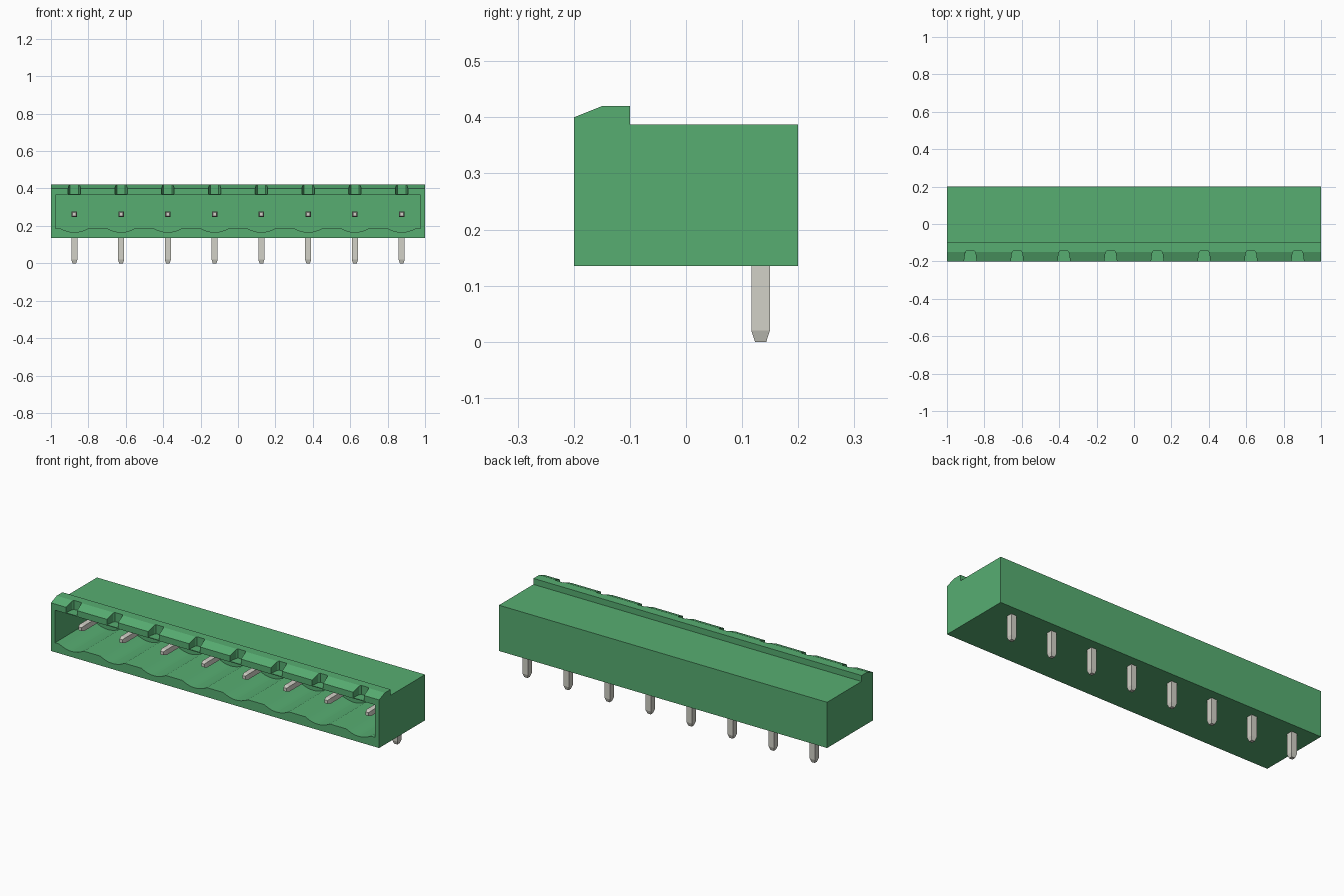
import bpy, bmesh, math
from mathutils import Vector

if "Cube" in bpy.data.objects:
    bpy.data.objects.remove(bpy.data.objects["Cube"])

COUNT, PITCH = 8, 0.25
XS = [(i - (COUNT - 1) / 2) * PITCH for i in range(COUNT)]
PIN_Y, CONTACT_Z = 0.133, 0.262


def material(name, rgb):
    m = bpy.data.materials.new(name)
    m.use_nodes = True
    m.diffuse_color = (*rgb, 1)
    m.node_tree.nodes["Principled BSDF"].inputs["Base Color"].default_value = (*rgb, 1)
    return m


GREEN = material("green plastic", (0.095, 0.42, 0.167))
METAL = material("tinned metal", (0.645, 0.639, 0.572))


def prism(bm, outline, offset):
    """Extrude a closed 3D outline along an offset."""
    face = bm.faces.new([bm.verts.new(p) for p in outline])
    ext = bmesh.ops.extrude_face_region(bm, geom=[face])["geom"]
    moved = [v for v in ext if isinstance(v, bmesh.types.BMVert)]
    bmesh.ops.translate(bm, verts=moved, vec=Vector(offset))


def finish(name, bm, mat):
    bmesh.ops.recalc_face_normals(bm, faces=bm.faces)
    mesh = bpy.data.meshes.new(name)
    bm.to_mesh(mesh)
    bm.free()
    mesh.materials.append(mat)
    obj = bpy.data.objects.new(name, mesh)
    bpy.context.collection.objects.link(obj)
    return obj


def cut(target, cutter):
    """Subtract a cutter from the target and discard it."""
    cutter.hide_render = True
    mod = target.modifiers.new("cut", "BOOLEAN")
    mod.operation, mod.solver, mod.object = "DIFFERENCE", "EXACT", cutter
    bpy.context.view_layer.objects.active = target
    bpy.ops.object.modifier_apply(modifier=mod.name)
    bpy.data.objects.remove(cutter)


# Housing: side profile with the raised front ridge
bm = bmesh.new()
profile = [(-0.2, 0.135), (0.2, 0.135), (0.2, 0.387), (-0.1, 0.387),
           (-0.1, 0.42), (-0.15, 0.42), (-0.2, 0.4)]
prism(bm, [(-1, y, z) for y, z in profile], (2, 0, 0))
housing = finish("housing", bm, GREEN)

# Socket cavity with a scalloped floor, one dip per contact
bm = bmesh.new()
FLOOR, DIP, HALF, STEPS = 0.187, 0.021, 0.075, 10
section = [(0.975, 0.366), (-0.975, 0.366), (-0.975, FLOOR)]
for x in XS:
    for k in range(STEPS + 1):
        t = 2 * k / STEPS - 1
        section.append((x + t * HALF, FLOOR - DIP * (1 - t * t)))
section.append((0.975, FLOOR))
prism(bm, [(x, -0.25, z) for x, z in section], (0, 0.365, 0))
cut(housing, finish("cavity_cutter", bm, GREEN))

# Coding notches in the ridge
bm = bmesh.new()
half_notch = [(0.035, -0.21), (0.028, -0.155), (0.022, -0.145)]
notch = half_notch + [(-x, y) for x, y in reversed(half_notch)]
for cx in XS:
    prism(bm, [(cx + x, y, 0.37) for x, y in notch], (0, 0, 0.1))
cut(housing, finish("notch_cutter", bm, GREEN))


def pin(name, tip, direction, length, width, tip_width, taper):
    """Square pin with a tapered tip, growing from the tip along direction."""
    d = Vector(direction)
    u, v = Vector((1, 0, 0)), d.cross(Vector((1, 0, 0)))
    bm = bmesh.new()
    rings = []
    for dist, w in ((0, tip_width), (taper, width), (length, width)):
        c = Vector(tip) + d * dist
        rings.append([bm.verts.new(c + (u * a + v * b) * w / 2)
                      for a, b in ((-1, -1), (1, -1), (1, 1), (-1, 1))])
    for r0, r1 in zip(rings, rings[1:]):
        for i in range(4):
            j = (i + 1) % 4
            bm.faces.new((r0[i], r0[j], r1[j], r1[i]))
    bm.faces.new(rings[0])
    bm.faces.new(rings[-1])
    return finish(name, bm, METAL)


# Solder legs below and plug contacts inside the socket
for i, x in enumerate(XS, 1):
    pin(f"solder_leg_{i}", (x, PIN_Y, 0), (0, 0, 1), CONTACT_Z + 0.014, 0.033, 0.02, 0.02)
    pin(f"contact_pin_{i}", (x, -0.127, CONTACT_Z), (0, 1, 0), PIN_Y + 0.127, 0.029, 0.018, 0.02)
